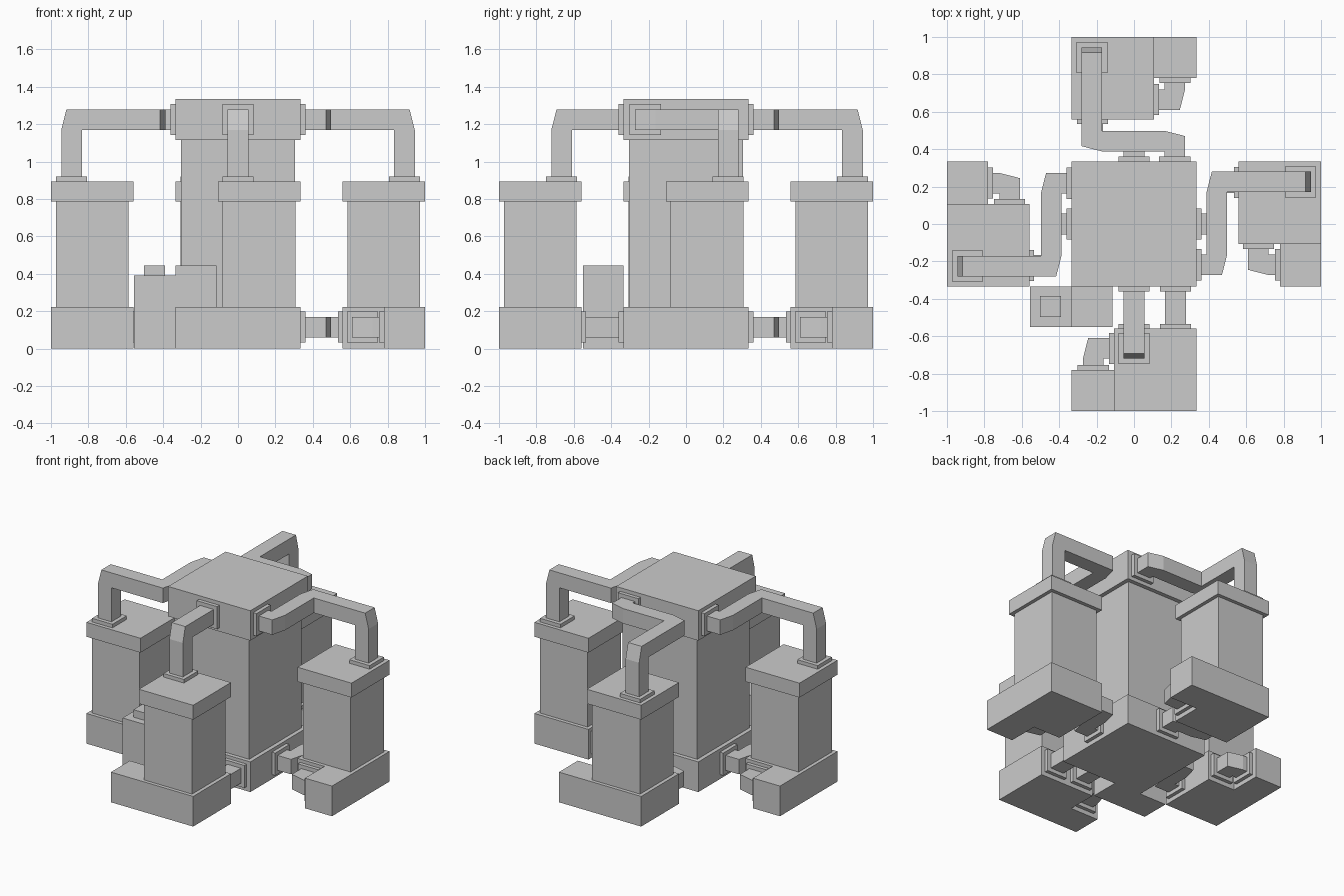
import bpy, bmesh
from math import radians
from mathutils import Vector, Matrix

if "Cube" in bpy.data.objects:
    bpy.data.objects.remove(bpy.data.objects["Cube"])

W = 0.055        # half width of a pipe
LOW, HIGH = 0.115, 1.225   # centre heights of the lower and upper pipes


def finish(name, bm, turn=0):
    bmesh.ops.remove_doubles(bm, verts=bm.verts, dist=1e-5)
    bmesh.ops.recalc_face_normals(bm, faces=bm.faces)
    bm.transform(Matrix.Rotation(radians(turn), 4, 'Z'))
    me = bpy.data.meshes.new(name)
    bm.to_mesh(me)
    bm.free()
    bpy.context.collection.objects.link(bpy.data.objects.new(name, me))


def prism(name, outline, z0, z1, turn=0):
    bm = bmesh.new()
    face = bm.faces.new([bm.verts.new((x, y, z0)) for x, y in outline])
    top = bmesh.ops.extrude_face_region(bm, geom=[face])['geom']
    bmesh.ops.translate(bm, vec=(0, 0, z1 - z0),
                        verts=[g for g in top if isinstance(g, bmesh.types.BMVert)])
    if not any(face.normal.z < 0 and f is face for f in bm.faces):
        bm.normal_update()
    finish(name, bm, turn)


def box(name, x0, x1, y0, y1, z0, z1, turn=0):
    prism(name, [(x0, y0), (x1, y0), (x1, y1), (x0, y1)], z0, z1, turn)


def flange(name, c, axis, turn):
    h = [0.083] * 3
    h[axis] = 0.0135
    box(name, c[0] - h[0], c[0] + h[0], c[1] - h[1], c[1] + h[1],
        c[2] - h[2], c[2] + h[2], turn)


def pipe(name, pts, cuts, turn):
    """Square pipe along axis-aligned points; each bend has its outer corner cut."""
    pts = [Vector(p) for p in pts]
    d = (pts[1] - pts[0]).normalized()
    u = d.orthogonal().normalized()
    u = Vector((0, 0, 1)) if abs(d.z) < 0.5 else Vector((1, 0, 0))
    v = d.cross(u)
    offs = [W * (a * u + b * v) for a, b in ((1, 1), (-1, 1), (-1, -1), (1, -1))]
    rings = [[pts[0] + o for o in offs]]
    for i, (c1, c2) in enumerate(cuts, 1):
        p, d2 = pts[i], (pts[i + 1] - pts[i]).normalized()
        ra, rb, new = [], [], []
        for o in offs:
            if o.dot(d2) > 0:
                ra.append(p + o - d * W)
                rb.append(p + o - d * W)
                new.append(o - d2 * W - d * W)
            else:
                ra.append(p + o + d * (W - c1))
                rb.append(p + o + d * W + d2 * c2)
                new.append(o + d2 * W + d * W)
        rings += [ra, rb]
        offs, d = new, d2
    rings.append([pts[-1] + o for o in offs])
    bm = bmesh.new()
    vs = [[bm.verts.new(c) for c in r] for r in rings]
    bm.faces.new(vs[0])
    bm.faces.new(vs[-1])
    for a, b in zip(vs, vs[1:]):
        for k in range(4):
            bm.faces.new((a[k], a[k - 1], b[k - 1], b[k]))
    finish(name, bm, turn)


# Central tower
box("central_base", -0.335, 0.335, -0.335, 0.335, 0, 0.222)
box("central_column", -0.305, 0.305, -0.305, 0.305, 0.222, 1.115)
box("central_cap", -0.335, 0.335, -0.335, 0.335, 1.115, 1.335)

# Control box at the front left
box("control_box_low", -0.555, -0.335, -0.55, -0.335, 0, 0.39)
box("control_box_tall", -0.335, -0.115, -0.55, -0.335, 0, 0.445)
box("control_box_knob", -0.503, -0.39, -0.498, -0.385, 0.39, 0.445)

IN, OUT = (0.028, 0.11), (0.11, 0.028)   # corner cuts before and after a bend

for side, turn in (("right", 0), ("back", 90), ("left", 180), ("front", -90)):
    # Side tower: L-shaped base, column and cap
    prism(side + "_tower_base",
          [(0.56, -0.108), (0.78, -0.108), (0.78, -0.335), (1, -0.335),
           (1, 0.335), (0.56, 0.335)], 0, 0.222, turn)
    box(side + "_tower_column", 0.586, 0.974, -0.082, 0.308, 0.222, 0.787, turn)
    box(side + "_tower_cap", 0.56, 1, -0.108, 0.335, 0.787, 0.893, turn)

    # Small elbow pipe in the notch of the base
    pipe(side + "_notch_pipe",
         [(0.665, -0.12, LOW), (0.665, -0.218, LOW), (0.77, -0.218, LOW)], [IN], turn)
    flange(side + "_notch_flange_a", (0.665, -0.121, LOW), 1, turn)
    flange(side + "_notch_flange_b", (0.767, -0.218, LOW), 0, turn)

    # Upper and lower connecting pipes, straight at the front, offset elsewhere
    if side == "front":
        start, drop = 0, (0.665, 0)
        pipe("front_upper_pipe",
             [(0.35, 0, HIGH), (0.665, 0, HIGH), (0.665, 0, 0.9)], [IN], turn)
        for i, y in enumerate((0, 0.222)):
            pipe(f"front_lower_pipe_{i}", [(0.35, y, LOW), (0.55, y, LOW)], [], turn)
        inner, outer = (0, 0.222), (0, 0.222)
    else:
        start, drop = -0.218, (0.89, 0.225)
        pipe(side + "_upper_pipe",
             [(0.35, -0.218, HIGH), (0.443, -0.218, HIGH), (0.443, 0.225, HIGH),
              (0.89, 0.225, HIGH), (0.89, 0.225, 0.9)], [IN, OUT, IN], turn)
        pipe(side + "_lower_pipe",
             [(0.35, 0, LOW), (0.443, 0, LOW), (0.443, 0.222, LOW),
              (0.55, 0.222, LOW)], [IN, OUT], turn)
        inner, outer = (0,), (0.222,)
    flange(side + "_upper_flange", (0.348, start, HIGH), 0, turn)
    flange(side + "_drop_flange", (*drop, 0.906), 2, turn)
    for i, y in enumerate(inner):
        flange(f"{side}_lower_flange_in_{i}", (0.348, y, LOW), 0, turn)
    for i, y in enumerate(outer):
        flange(f"{side}_lower_flange_out_{i}", (0.547, y, LOW), 0, turn)
